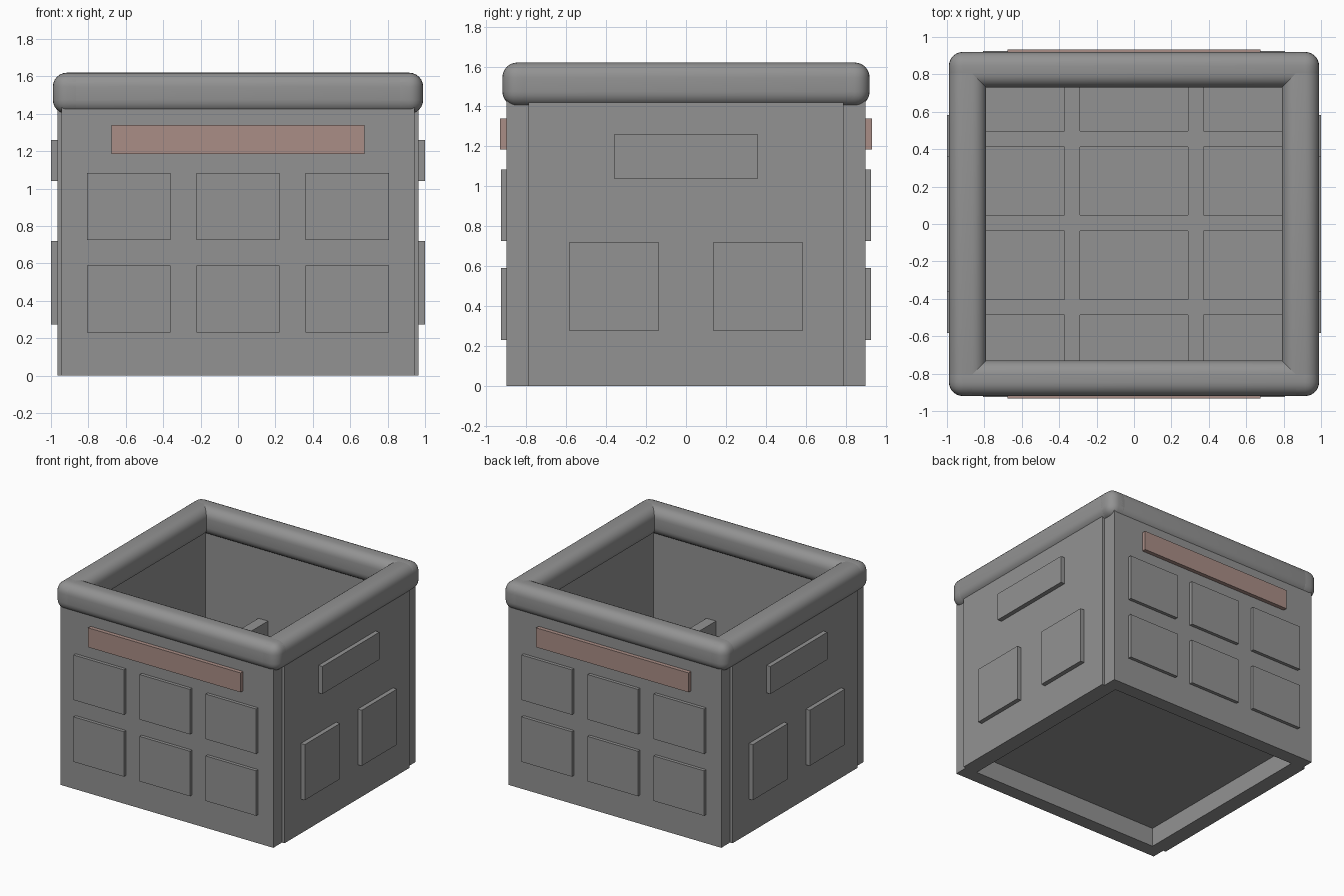
import bpy
import math

cube = bpy.data.objects.get("Cube")
if cube:
    bpy.data.objects.remove(cube, do_unlink=True)


def material(name, color):
    mat = bpy.data.materials.new(name)
    mat.use_nodes = True
    mat.diffuse_color = color
    mat.node_tree.nodes["Principled BSDF"].inputs["Base Color"].default_value = color
    return mat


grey = material("plastic grey", (0.29, 0.29, 0.29, 1))
pink = material("dusty pink", (0.40, 0.27, 0.24, 1))


def box(name, low, high, mat=grey, radius=0):
    """Box between two corners, with optionally rounded edges."""
    bpy.ops.mesh.primitive_cube_add(size=1, location=[(a + b) / 2 for a, b in zip(low, high)])
    obj = bpy.context.object
    obj.name = name
    obj.scale = [b - a for a, b in zip(low, high)]
    bpy.ops.object.transform_apply(location=False, rotation=False, scale=True)
    obj.data.materials.append(mat)
    if radius:
        bevel = obj.modifiers.new("rounding", 'BEVEL')
        bevel.width = radius
        bevel.segments = 6
        bpy.ops.object.modifier_apply(modifier=bevel.name)
        bpy.ops.object.shade_smooth_by_angle(angle=math.radians(35))
    return obj


def facing_y(name, side, x, y, z, **options):
    """Box on the front (-1) or back (1); y is measured outwards."""
    ys = sorted(side * v for v in y)
    return box(name, (x[0], ys[0], z[0]), (x[1], ys[1], z[1]), **options)


def facing_x(name, side, x, y, z, **options):
    """Box on the right (-1) or left (1); x is measured outwards."""
    xs = sorted(side * v for v in x)
    return box(name, (xs[0], y[0], z[0]), (xs[1], y[1], z[1]), **options)


WALL_Z = (0, 1.44)
RIM_Z = (1.40, 1.62)

# Front and back: wall, rim bar, coloured strip, two rows of three plates
for side, label in ((-1, "front"), (1, "back")):
    facing_y(label + "_wall", side, (-0.943, 0.943), (0.79, 0.90), WALL_Z)
    facing_y(label + "_rim", side, (-0.99, 0.99), (0.73, 0.92), RIM_Z, radius=0.075)
    facing_y(label + "_strip", side, (-0.675, 0.675), (0.89, 0.932), (1.185, 1.34), mat=pink)
    for row, z in enumerate((0.23, 0.725)):
        for col in (-1, 0, 1):
            centre = col * 0.585
            facing_y(f"{label}_plate_{row}_{col + 1}", side, (centre - 0.223, centre + 0.223),
                     (0.89, 0.926), (z, z + 0.36))

# Left and right: wall, rim bar, upper plate, two square plates
for side, label in ((-1, "right"), (1, "left")):
    facing_x(label + "_wall", side, (0.84, 0.965), (-0.79, 0.79), WALL_Z)
    facing_x(label + "_rim", side, (0.79, 0.99), (-0.92, 0.92), RIM_Z, radius=0.075)
    facing_x(label + "_upper_plate", side, (0.95, 1.0), (-0.36, 0.36), (1.04, 1.26))
    for i, y in enumerate((-0.36, 0.36)):
        facing_x(f"{label}_square_plate_{i}", side, (0.95, 1.0), (y - 0.223, y + 0.223), (0.275, 0.72))

# Floor, raised above the bottom edge
box("floor", (-0.85, -0.80, 0.15), (0.85, 0.80, 0.21))

# Inner dividers making three by four cells
HALF = 0.042
DIVIDER_Z = (0.20, 0.84)
columns = (-0.33, 0.33)
for i, x in enumerate(columns):
    box(f"long_divider_{i}", (x - HALF, -0.80, DIVIDER_Z[0]), (x + HALF, 0.80, DIVIDER_Z[1]))
spans = ((-0.85, columns[0] - HALF), (columns[0] + HALF, columns[1] - HALF), (columns[1] + HALF, 0.85))
for i, y in enumerate((-0.445, 0.005, 0.455)):
    for j, (a, b) in enumerate(spans):
        box(f"cross_divider_{i}_{j}", (a, y - HALF, DIVIDER_Z[0]), (b, y + HALF, DIVIDER_Z[1]))
